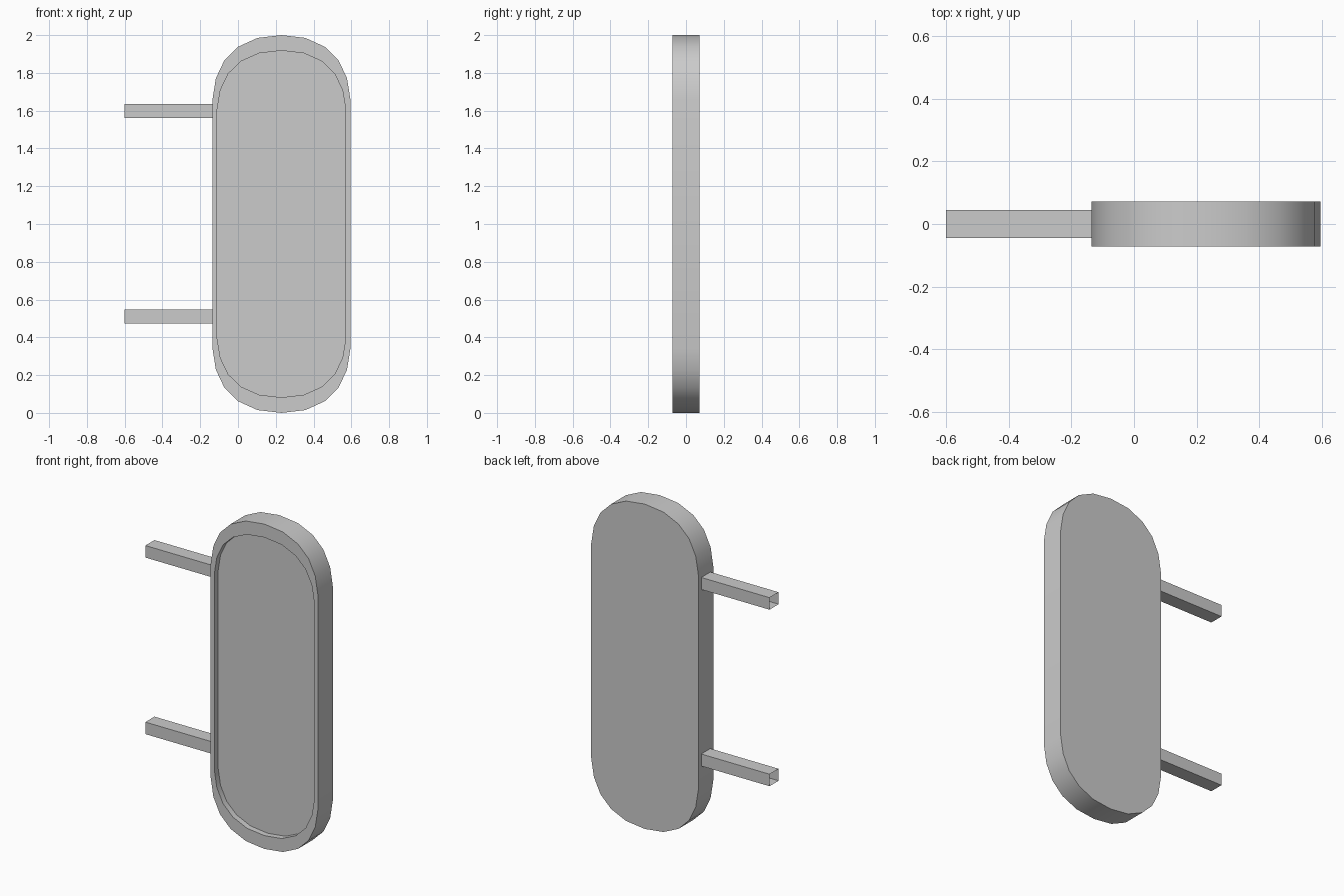
import bpy, bmesh

if "Cube" in bpy.data.objects:
    bpy.data.objects.remove(bpy.data.objects["Cube"])

CX, CZ = 0.23, 1.0        # panel centre
Y0, Y1 = -0.0725, 0.0725  # panel front and back
RECESS = 0.036

# One quarter of the rounded outline, from top centre to side
quarter = [(0, 1), (0.127, 0.985), (0.23, 0.938), (0.302, 0.867),
           (0.347, 0.772), (0.365, 0.66)]
half = quarter + [(x, -z) for x, z in reversed(quarter)]
outline = half + [(-x, z) for x, z in reversed(half[1:-1])]


def finish(name, bm):
    bmesh.ops.recalc_face_normals(bm, faces=bm.faces)
    me = bpy.data.meshes.new(name)
    bm.to_mesh(me)
    bm.free()
    ob = bpy.data.objects.new(name, me)
    bpy.context.collection.objects.link(ob)
    return ob


def ring(bm, y, sx=1.0, sz=1.0):
    return [bm.verts.new((CX + x * sx, y, CZ + z * sz)) for x, z in outline]


def bridge(bm, a, b):
    n = len(a)
    for i in range(n):
        j = (i + 1) % n
        bm.faces.new((a[i], a[j], b[j], b[i]))


# Mirror panel: flat back, outer wall, front rim and recessed glass
bm = bmesh.new()
rings = [ring(bm, Y1), ring(bm, Y0),
         ring(bm, Y0, 0.932, 0.918), ring(bm, Y0 + RECESS, 0.932, 0.918)]
for a, b in zip(rings, rings[1:]):
    bridge(bm, a, b)
bm.faces.new(rings[0])
bm.faces.new(rings[-1])
panel = finish("mirror_panel", bm)
bpy.context.view_layer.objects.active = panel
panel.select_set(True)
bpy.ops.object.shade_smooth_by_angle(angle=0.6)

# Mounting arms: square tubes, open at the outer end
for name, z in (("lower_arm", 0.511), ("upper_arm", 1.598)):
    bm = bmesh.new()
    ends = [[bm.verts.new((x, sy * 0.044, z + sz * 0.037))
             for sy, sz in ((-1, -1), (1, -1), (1, 1), (-1, 1))]
            for x in (-0.6, CX - 0.365)]
    bridge(bm, *ends)
    finish(name, bm)
